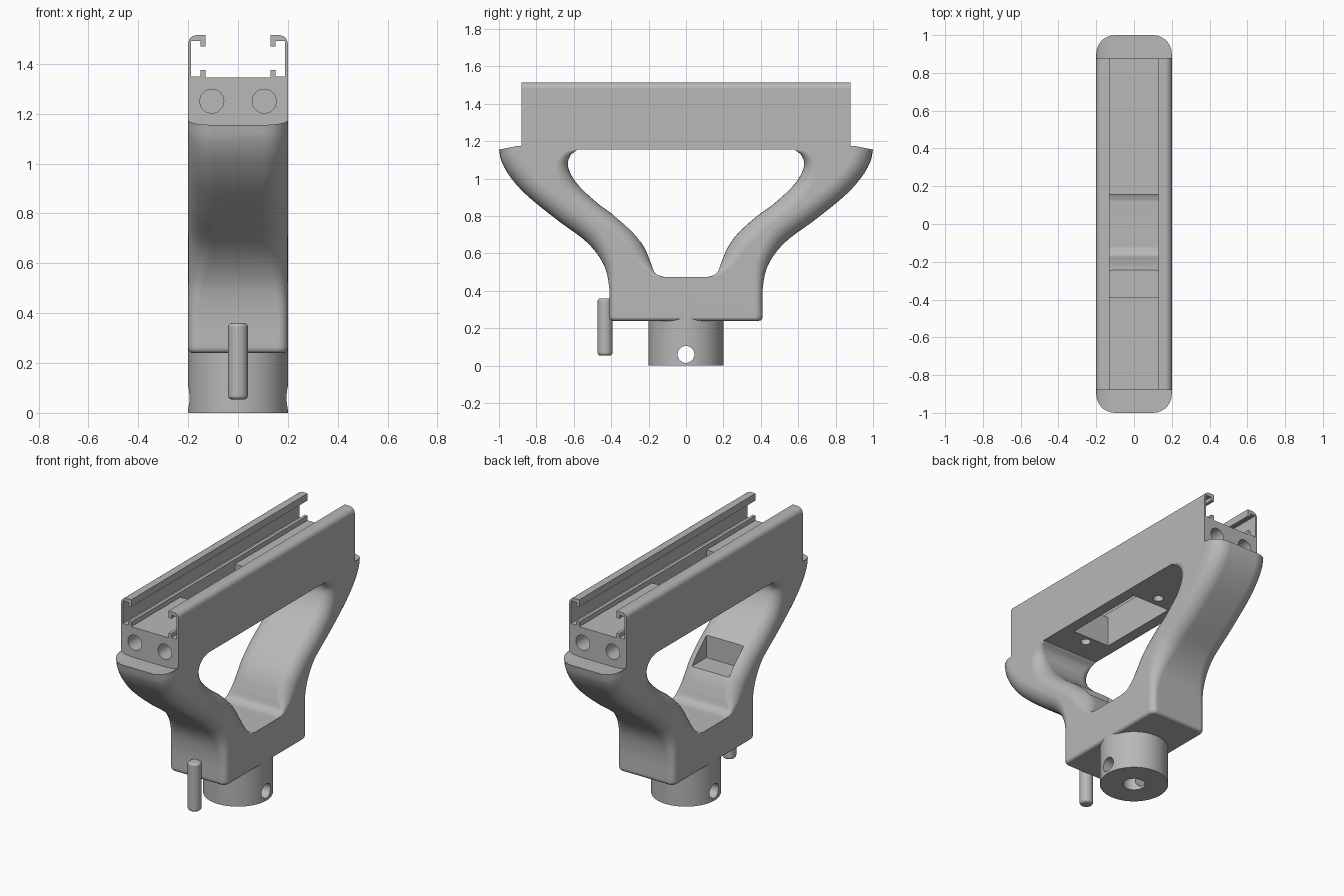
import bpy, bmesh, math
from mathutils import Vector, Matrix

if "Cube" in bpy.data.objects:
    bpy.data.objects.remove(bpy.data.objects["Cube"], do_unlink=True)

grey = bpy.data.materials.new("satin grey")
grey.use_nodes = True
grey.diffuse_color = (0.48, 0.48, 0.48, 1)
grey.node_tree.nodes["Principled BSDF"].inputs["Base Color"].default_value = grey.diffuse_color

HALF = 0.2      # half width of the whole handle


def add_object(name, bm):
    bmesh.ops.recalc_face_normals(bm, faces=bm.faces[:])
    mesh = bpy.data.meshes.new(name)
    bm.to_mesh(mesh)
    bm.free()
    mesh.materials.append(grey)
    ob = bpy.data.objects.new(name, mesh)
    bpy.context.collection.objects.link(ob)
    return ob


def activate(ob):
    bpy.ops.object.select_all(action='DESELECT')
    ob.select_set(True)
    bpy.context.view_layer.objects.active = ob


def cut(ob, cutter):
    cutter.hide_render = True
    mod = ob.modifiers.new("cut", 'BOOLEAN')
    mod.operation, mod.solver, mod.object = 'DIFFERENCE', 'EXACT', cutter
    activate(ob)
    bpy.ops.object.modifier_apply(modifier=mod.name)
    bpy.data.objects.remove(cutter, do_unlink=True)


def finish(ob):
    activate(ob)
    bpy.ops.object.shade_smooth_by_angle(angle=math.radians(32))
    ob.modifiers.new("clean shading", 'WEIGHTED_NORMAL').keep_sharp = True


def rod(name, centre, radius, length, axis='Z', sides=40):
    bm = bmesh.new()
    bmesh.ops.create_cone(bm, cap_ends=True, segments=sides, radius1=radius,
                          radius2=radius, depth=length)
    turn = {'X': Matrix.Rotation(math.pi / 2, 4, 'Y'),
            'Y': Matrix.Rotation(math.pi / 2, 4, 'X'), 'Z': Matrix()}[axis]
    bmesh.ops.transform(bm, matrix=Matrix.Translation(centre) @ turn, verts=bm.verts[:])
    return add_object(name, bm)


def slot_cutter():
    bm = bmesh.new()
    bmesh.ops.create_cube(bm, size=1)
    low, high = Vector((-0.13, -0.39, 0.665)), Vector((0.13, 0.155, 1.6))
    for v in bm.verts:
        v.co = (low + high) / 2 + v.co * (high - low)
    return add_object("slot_cutter", bm)


def smooth_chain(points, steps=5):
    """Catmull-Rom curve through (y, z, fillet weight) points."""
    p = [Vector(q) for q in points]
    p = [2 * p[0] - p[1]] + p + [2 * p[-1] - p[-2]]
    out = []
    for a, b, c, d in zip(p, p[1:], p[2:], p[3:]):
        for i in range(steps):
            t = i / steps
            out.append(b + (c - a) * t / 2 + (2 * a - 5 * b + 4 * c - d) * t * t / 2
                       + (3 * b - a - 3 * c + d) * t ** 3 / 2)
    return out + [p[-2]]


def filleted_prism(points, radius, side, overshoot=0.0, segments=7):
    """Mirrored yz outline spanned across x, with weighted fillets at both sides."""
    chain = smooth_chain(points)
    rim = []
    for i, q in enumerate(chain):
        t = (chain[min(i + 1, len(chain) - 1)] - chain[max(i - 1, 0)]).xy.normalized()
        rim.append((q, Vector((t.y, -t.x)) * side, radius * min(1, max(q.z, 0.02))))

    def layer(x_sign, angle, extra):
        ring = []
        for q, n, r in rim:
            p = q.xy + n * r * (1 - math.cos(angle))
            x = HALF - r * (1 - math.sin(angle)) + extra
            ring.append((x * x_sign, p.x, p.y))
        return ring + [(x, -y, z) for x, y, z in reversed(ring)]

    angles = [math.pi / 2 * i / segments for i in range(segments + 1)]
    layers = [layer(-1, a, 0) for a in reversed(angles)] + [layer(1, a, 0) for a in angles]
    if overshoot:
        layers = ([layer(-1, math.pi / 2, overshoot)] + layers
                  + [layer(1, math.pi / 2, overshoot)])
    bm = bmesh.new()
    rings = [[bm.verts.new(c) for c in ring] for ring in layers]
    count = len(rings[0])
    for a, b in zip(rings, rings[1:]):
        for i in range(count):
            j = (i + 1) % count
            bm.faces.new((a[i], a[j], b[j], b[i]))
    bm.faces.new(rings[0])
    bm.faces.new(rings[-1])
    bmesh.ops.recalc_face_normals(bm, faces=bm.faces[:])
    return bm


# Y-shaped body: outer shape with softened underside
outer = [(1, 1.155, 1), (0.985, 1.09, 1), (0.94, 1.01, 1), (0.85, 0.91, 1),
         (0.69, 0.78, 1), (0.53, 0.66, 1), (0.44, 0.54, 0.7), (0.41, 0.41, 0.4),
         (0.41, 0.24, 0.4)]
bm = filleted_prism(outer, 0.1, 1)
under = [f for f in bm.faces if f.normal.z < -0.99 and f.calc_center_median().z < 0.25]
base = bmesh.ops.dissolve_faces(bm, faces=under)["region"]
bmesh.ops.bevel(bm, geom=[e for f in base for e in f.edges], offset=0.02,
                segments=3, profile=0.5, affect='EDGES')
body = add_object("forked_body", bm)

# Opening between the arms, and the pocket in the front arm
inner = [(0.57, 1.2, 0), (0.58, 1.158, 0), (0.62, 1.12, 0.4), (0.63, 1.06, 0.8),
         (0.58, 0.97, 1), (0.475, 0.87, 1), (0.38, 0.8, 1), (0.28, 0.71, 1),
         (0.225, 0.635, 1), (0.19, 0.555, 0.7), (0.165, 0.495, 0.2), (0.12, 0.475, 0)]
cut(body, add_object("opening_cutter", filleted_prism(inner, 0.09, -1, 0.1)))
cut(body, slot_cutter())
finish(body)

# Top rail: hooked channel section run along y
half = [(0.13, 1.345), (0.13, 1.375), (0.15, 1.375), (0.15, 1.35), (0.188, 1.35),
        (0.188, 1.492), (0.15, 1.492), (0.15, 1.47), (0.13, 1.47), (0.13, 1.515)]
for i in range(7):
    a = math.pi / 2 * i / 6
    half.append((0.165 + 0.035 * math.sin(a), 1.48 + 0.035 * math.cos(a)))
half.append((HALF, 1.155))
section = half + [(-x, z) for x, z in reversed(half)]
bm = bmesh.new()
face = bm.faces.new([bm.verts.new((x, -0.88, z)) for x, z in section])
grown = bmesh.ops.extrude_face_region(bm, geom=[face])["geom"]
bmesh.ops.translate(bm, vec=(0, 1.76, 0),
                    verts=[g for g in grown if isinstance(g, bmesh.types.BMVert)])
rail = add_object("top_rail", bm)
cut(rail, slot_cutter())
for end in (-1, 1):
    for x in (-0.105, 0.105):
        cut(rail, rod("end_bore", (x, end * 0.88, 1.25), 0.048, 0.5, 'Y'))
for y in (-0.44, 0.22):
    cut(rail, rod("screw_bore", (0, y, 1.155), 0.03, 0.24))
finish(rail)

# Mounting neck with cross hole and bore
neck = rod("mounting_neck", (0, 0, 0.13), HALF, 0.26, sides=72)
cut(neck, rod("neck_bore", (0, 0, 0), 0.065, 0.4))
cut(neck, rod("cross_bore", (0, 0, 0.06), 0.045, 1, 'X'))
finish(neck)

# Locating pin on the front, with rounded ends
pin = rod("locating_pin", (0, -0.433, 0.207), 0.04, 0.306, sides=32)
bm = bmesh.new()
bm.from_mesh(pin.data)
bmesh.ops.bevel(bm, geom=[e for e in bm.edges if abs(e.verts[0].co.z - e.verts[1].co.z) < 0.001],
                offset=0.016, segments=4, profile=0.5, affect='EDGES')
bm.to_mesh(pin.data)
bm.free()
finish(pin)
